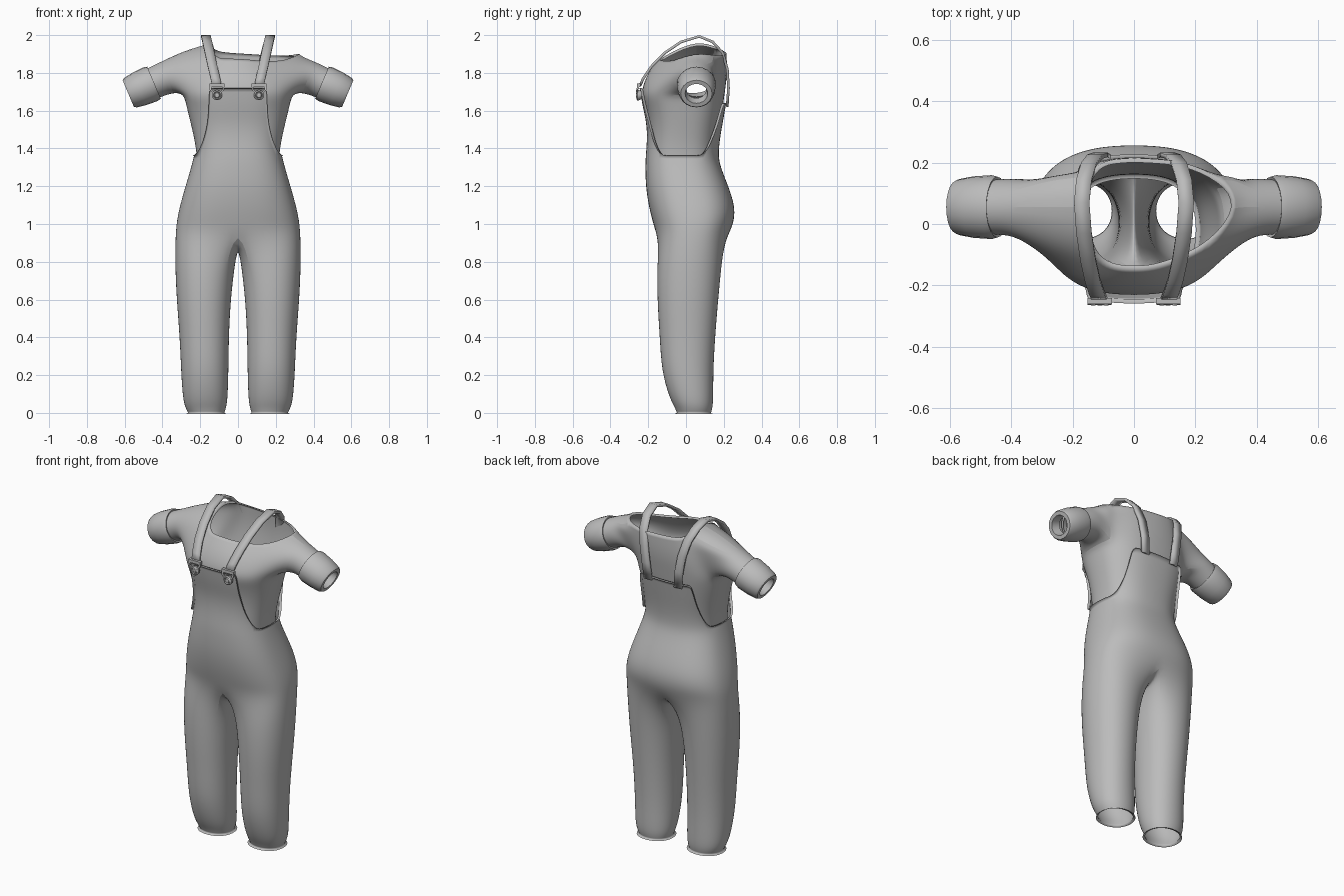
import bpy, bmesh, math
from mathutils import Vector

if "Cube" in bpy.data.objects:
    bpy.data.objects.remove(bpy.data.objects["Cube"])

grey = bpy.data.materials.new("cloth grey")
grey.diffuse_color = (0.5, 0.5, 0.5, 1)
grey.use_nodes = True
grey.node_tree.nodes["Principled BSDF"].inputs["Base Color"].default_value = grey.diffuse_color


def finish(name, bm, mirror=False, subsurf=0, solid=0, rim_only=False, angle=40):
    """Turn a bmesh into a smooth shaded object with outward normals."""
    bmesh.ops.remove_doubles(bm, verts=bm.verts, dist=1e-5)
    bmesh.ops.recalc_face_normals(bm, faces=bm.faces)
    me = bpy.data.meshes.new(name)
    bm.to_mesh(me)
    bm.free()
    ob = bpy.data.objects.new(name, me)
    bpy.context.collection.objects.link(ob)
    me.materials.append(grey)
    bpy.ops.object.select_all(action='DESELECT')
    ob.select_set(True)
    bpy.context.view_layer.objects.active = ob
    if mirror:
        ob.modifiers.new("mirror", 'MIRROR').use_clip = True
    if subsurf:
        ob.modifiers.new("subdivision", 'SUBSURF').levels = subsurf
        ob.modifiers["subdivision"].render_levels = subsurf
    if solid:
        m = ob.modifiers.new("thickness", 'SOLIDIFY')
        m.thickness, m.offset, m.use_rim_only = solid, -1, rim_only
    bpy.ops.object.shade_smooth_by_angle(angle=math.radians(angle))
    return ob


def face(bm, pts):
    bm.faces.new([bm.verts.new(p) for p in pts])


def loft(bm, rows, closed=False):
    for a, b in zip(rows, rows[1:]):
        n = len(a)
        for i in range(n if closed else n - 1):
            j = (i + 1) % n
            face(bm, (a[i], a[j], b[j], b[i]))


def lerp_rows(table, z):
    for a, b in zip(table, table[1:]):
        if z <= b[0]:
            t = (z - a[0]) / (b[0] - a[0])
            return [p + (q - p) * t for p, q in zip(a, b)]
    return table[-1]


def power(v, p):
    return math.copysign(abs(v) ** (2 / p), v)


def oval(deg, z, x0, rx, yf, yb, p):
    """Point on a rounded oval, 0 degrees at the front, 90 at the outside."""
    a = math.radians(deg)
    return Vector((x0 + rx * power(math.sin(a), p),
                   (yf + yb) / 2 - (yb - yf) / 2 * power(math.cos(a), p), z))


# body sections: height, half width, front y, back y
HIPS = [(.95, .333, -.16, .232), (1.02, .326, -.18, .258), (1.1, .309, -.2, .26),
        (1.2, .28, -.215, .226), (1.3, .25, -.217, .185), (1.36, .235, -.215, .172)]
CHEST = [(1.3, .225, -.216, .18), (1.36, .225, -.215, .172), (1.45, .24, -.206, .18),
         (1.54, .262, -.21, .196), (1.63, .284, -.232, .212), (1.69, .298, -.252, .22),
         (1.72, .3, -.245, .222)]


def body_ring(z, a, yf, yb):
    return [oval(15 * i, z, 0, a if 0 < i < 12 else 0, yf, yb, 2.5) for i in range(13)]


def panel_row(z, edge, back):
    """Five points across a half panel that follows the chest."""
    _, a, yf, yb = lerp_rows(CHEST, z)
    row = []
    for i in range(5):
        x = edge * power(math.sin(math.radians(15 * i)), 2.5) / power(math.sin(math.radians(60)), 2.5)
        k = (1 - (x / a) ** 2.5) ** .4
        row.append(Vector((x, (yf + yb) / 2 + (yb - yf) / 2 * (k if back else -k), z)))
    return row


# dungarees: hips, bib, back panel and legs, mirrored
bm = bmesh.new()
hips = [body_ring(*r) for r in HIPS]
loft(bm, hips)
bib = [hips[-1][:5]] + [panel_row(z, e, False) for z, e in
                        ((1.45, .172), (1.54, .156), (1.63, .15), (1.72, .15))]
loft(bm, bib)
back = [hips[-1][:7:-1]] + [panel_row(z, e, True) for z, e in
                            ((1.45, .187), (1.54, .176), (1.64, .17))]
loft(bm, back)
LEGS = [(.8, .012, .337, -.156, .193), (.6, .036, .328, -.156, .174),
        (.4, .046, .311, -.142, .157), (.22, .048, .304, -.132, .147),
        (.08, .052, .295, -.09, .147), (.03, .06, .282, -.062, .143),
        (0, .07, .266, -.05, .135)]
crotch = [Vector((0, .14, .885)), Vector((0, .03, .865)), Vector((0, -.08, .88))]
legs = [hips[0] + crotch]
for z, xi, xo, yf, yb in LEGS:
    legs.append([oval(22.5 * i - 45, z, (xi + xo) / 2, (xo - xi) / 2, yf, yb, 2.15)
                 for i in range(16)])
loft(bm, legs, True)
finish("dungarees", bm, mirror=True, subsurf=2, solid=.014, rim_only=True)

# sleeve axis, shared by shirt and cuffs
AXIS = Vector((.92, 0, -.39)).normalized()
UP = Vector((.39, 0, .92)).normalized()
ARM = Vector((.44, .055, 1.75))


def arm_ring(s, r, n, side):
    ring = []
    for k in range(n):
        a = 2 * math.pi * k / n
        p = ARM + AXIS * s + UP * (r * .93 * math.cos(a)) - Vector((0, r * math.sin(a), 0))
        ring.append(Vector((p.x * side, p.y, p.z)))
    return ring


# neckline from front centre over the shoulder to back centre, then shoulder seam points
NECK = {-1: [(0, -.148, 1.875), (.05, -.145, 1.875), (.1, -.13, 1.875), (.145, -.08, 1.91),
             (.15, .06, 1.972), (.145, .17, 1.935), (.1, .205, 1.912), (.05, .212, 1.907),
             (0, .215, 1.903)],
        1: [(0, -.148, 1.875), (.06, -.145, 1.87), (.14, -.12, 1.862), (.25, -.07, 1.862),
            (.35, .055, 1.91), (.285, .155, 1.89), (.16, .205, 1.892), (.06, .212, 1.9),
            (0, .215, 1.903)]}
SEAM = {-1: [(.27, -.055, 1.885), (.29, .055, 1.932), (.27, .165, 1.895)],
        1: [(.315, -.05, 1.85), (.378, .055, 1.888), (.325, .165, 1.86)]}

# shirt with one slipped shoulder
bm = bmesh.new()
for side in (-1, 1):
    def flip(pts):
        return [Vector((p[0] * side, p[1], p[2])) for p in pts]
    rings = []
    for z in (1.32, 1.4, 1.48, 1.56, 1.63, 1.69):
        _, a, yf, yb = lerp_rows(CHEST, z)
        rings.append(flip(body_ring(z, a - .008, yf + .014, yb - .014)))
    loft(bm, rings)
    low, neck, seam = rings[-1], flip(NECK[side]), flip(SEAM[side])
    front_top = neck[:4] + [seam[0]]
    back_top = [seam[2]] + neck[5:]

    def rise(base, top, bulge):
        return [[p.lerp(q, t) + Vector((0, bulge * math.sin(math.pi * t), 0))
                 for p, q in zip(base, top)] for t in (0, 1 / 3, 2 / 3, 1)]
    front = rise(low[:5], front_top, -.018)
    rear = rise(low[8:], back_top, .008)
    loft(bm, front)
    loft(bm, rear)
    loft(bm, [[neck[3], seam[0]], [neck[4], seam[1]], [neck[5], seam[2]]])
    armhole = ([seam[1]] + [front[r][4] for r in (3, 2, 1)] + low[4:9]
               + [rear[r][0] for r in (1, 2, 3)])
    loft(bm, [armhole, arm_ring(-.07, .098, 12, side), arm_ring(0, .094, 12, side),
              arm_ring(.05, .092, 12, side)], True)
finish("shirt", bm, subsurf=2, solid=.014, rim_only=True)

# rolled sleeve cuffs
bm = bmesh.new()
for side in (-1, 1):
    loft(bm, [arm_ring(s, r, 20, side) for s, r in
              ((.01, .085), (.005, .099), (.025, .104), (.09, .1), (.14, .091),
               (.153, .083), (.153, .06), (.1, .052))], True)
finish("sleeve_cuffs", bm)

# shoulder straps: x, y, z along the path
STRAP = [(.112, -.25, 1.735), (.12, -.232, 1.775), (.135, -.187, 1.84), (.15, -.118, 1.91),
         (.163, -.03, 1.97), (.17, .07, 2.0), (.163, .145, 1.97), (.147, .2, 1.91),
         (.127, .226, 1.82), (.11, .232, 1.72), (.1, .225, 1.62)]
bm = bmesh.new()
rows = [[Vector((x - .025, y, z)), Vector((x + .025, y, z))] for x, y, z in STRAP]
loft(bm, rows)
finish("straps", bm, mirror=True, solid=.014, angle=50)


# buckles: crossbar, wire loop and button
def ring_at(c, r, y):
    return [Vector((c.x + r * math.cos(a), y, c.z + r * math.sin(a)))
            for a in [2 * math.pi * i / 16 for i in range(16)]]


bm = bmesh.new()
for side in (-1, 1):
    bar = bmesh.ops.create_cube(bm, size=1)["verts"]
    for v in bar:
        v.co = Vector((side * .112 + v.co.x * .08, -.25 + v.co.y * .02, 1.735 + v.co.z * .018))
    for dx in (-1, 1):
        wire = [[Vector((side * .112 + dx * x + a * .005, y + b * .005, z))
                 for a, b in ((-1, -1), (1, -1), (1, 1), (-1, 1))]
                for x, y, z in ((.034, -.252, 1.735), (.034, -.258, 1.712), (.018, -.26, 1.695))]
        loft(bm, wire, True)
    c = Vector((side * .111, 0, 1.682))
    loft(bm, [ring_at(c, r, y) for r, y in
              ((.02, -.235), (.027, -.248), (.027, -.258), (.02, -.263), (.016, -.258),
               (.012, -.264), (.001, -.265))], True)
finish("buckles", bm, angle=35)
